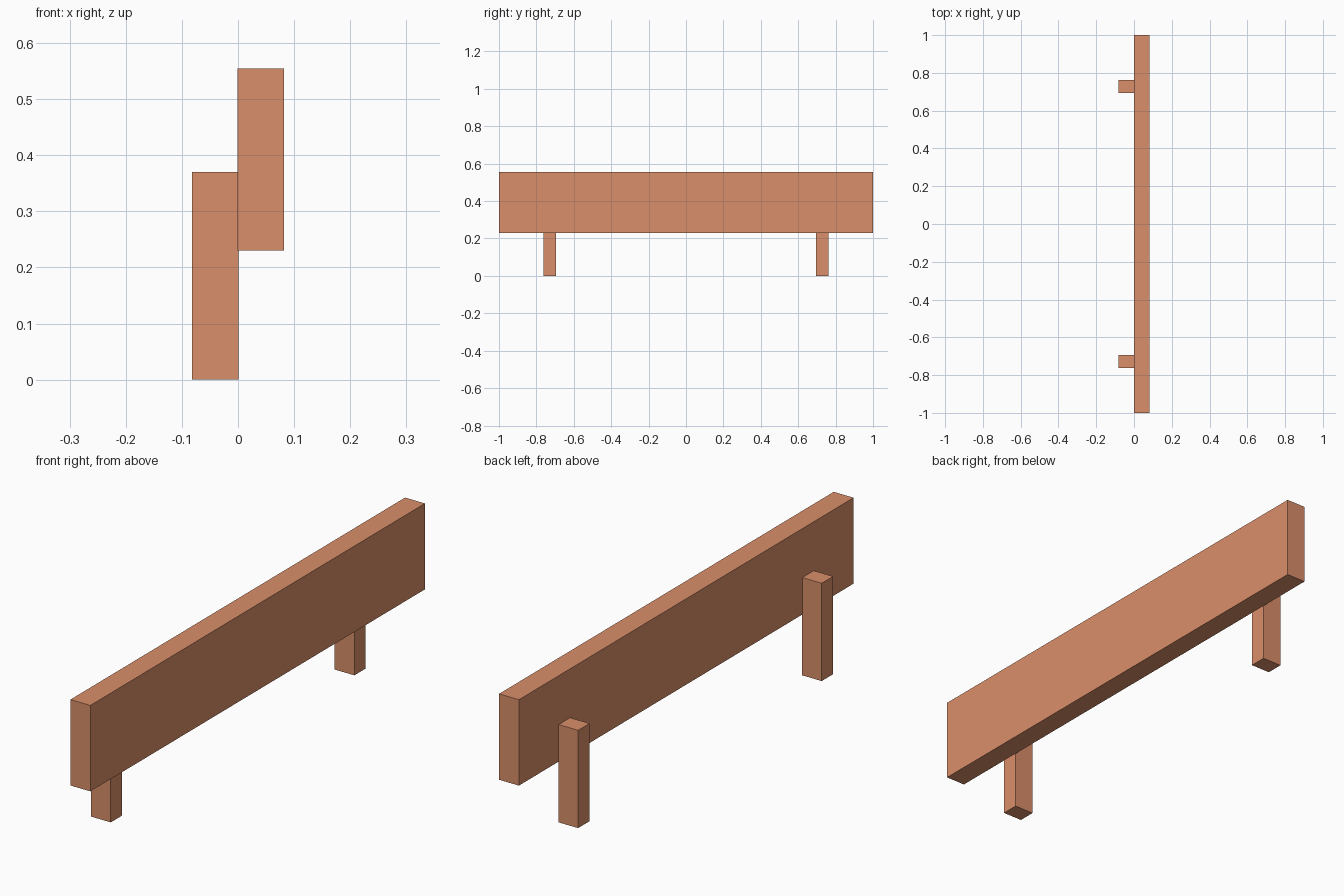
import bpy

if "Cube" in bpy.data.objects:
    bpy.data.objects.remove(bpy.data.objects["Cube"])

wood = bpy.data.materials.new("wood")
wood.diffuse_color = (0.70, 0.275, 0.144, 1.0)
wood.use_nodes = True
wood.node_tree.nodes["Principled BSDF"].inputs["Base Color"].default_value = wood.diffuse_color


def box(name, x, y, z):
    """Box spanning the given (min, max) ranges."""
    bpy.ops.mesh.primitive_cube_add(size=1)
    obj = bpy.context.object
    obj.name = name
    obj.location = [(a + b) / 2 for a, b in (x, y, z)]
    obj.scale = [b - a for a, b in (x, y, z)]
    bpy.ops.object.transform_apply(location=False, rotation=False, scale=True)
    obj.data.materials.append(wood)
    return obj


# Long horizontal rail
box("rail_beam", (-0.001, 0.082), (-1.0, 1.0), (0.23, 0.555))

# Two posts behind the rail
for side, name in ((-1, "front_post"), (1, "back_post")):
    y = sorted((side * 0.694, side * 0.762))
    box(name, (-0.082, 0.001), y, (0.0, 0.37))
